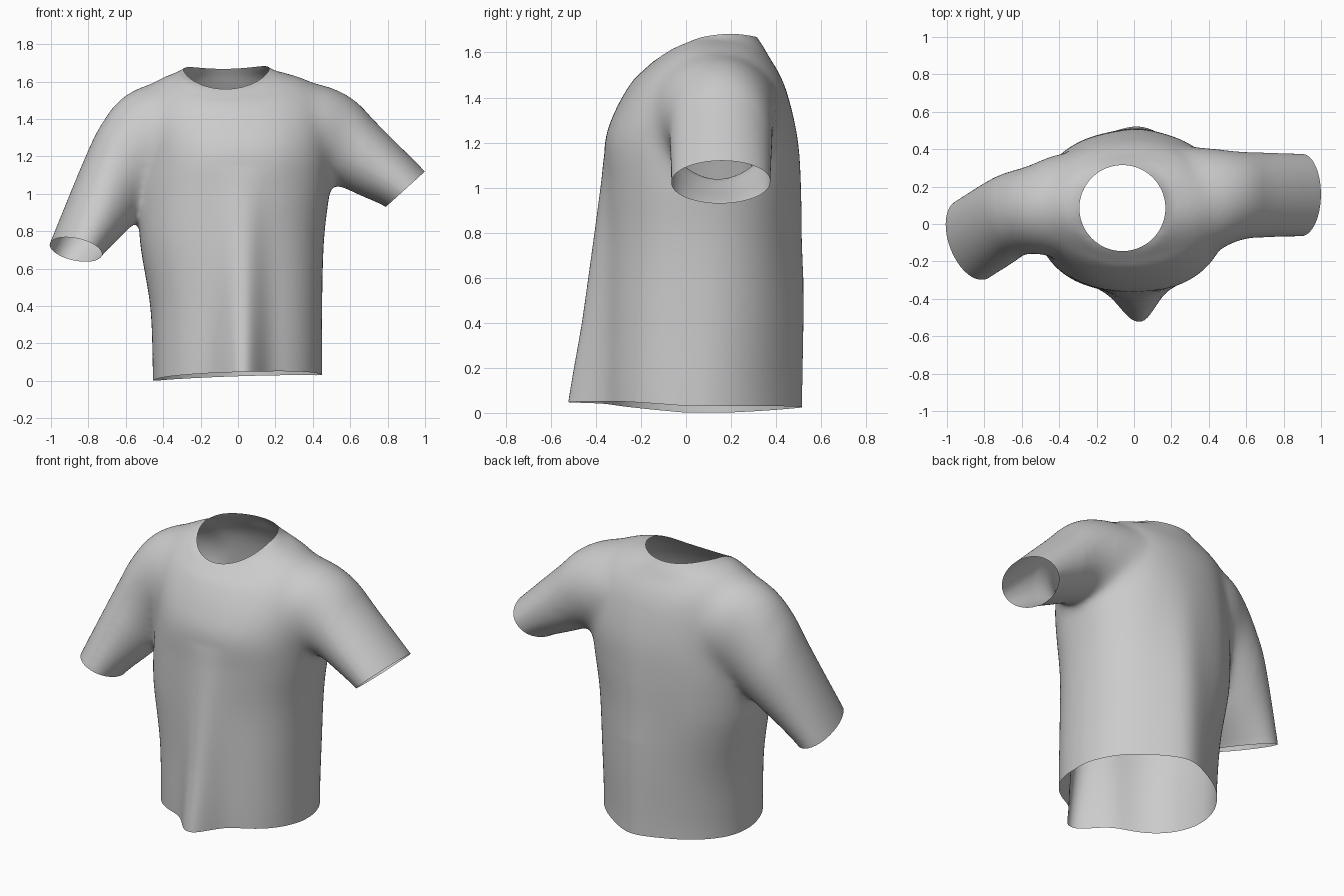
import bpy, bmesh
from math import sin, cos, pi, exp, hypot
from mathutils import Vector

if "Cube" in bpy.data.objects:
    bpy.data.objects.remove(bpy.data.objects["Cube"])

N = 64        # points per ring
VOXEL = 0.016


def sgn_pow(v, p):
    return abs(v) ** p * (1 if v >= 0 else -1)


def body_ring(x0, x1, y0, y1, z_front, z_side, z_back, n_front, n_back):
    """Horizontal superellipse whose height may differ at front, sides and back."""
    pts = []
    for i in range(N):
        a = 2 * pi * i / N
        n = n_back if sin(a) > 0 else n_front
        c, s = sgn_pow(cos(a), 2 / n), sgn_pow(sin(a), 2 / n)
        z_end = z_front if s < 0 else z_back
        pts.append(Vector(((x0 + x1) / 2 + c * (x1 - x0) / 2,
                           (y0 + y1) / 2 + s * (y1 - y0) / 2,
                           z_side + (z_end - z_side) * s * s)))
    return pts


def sleeve_ring(top, bottom, side):
    """Ellipse through a top and a bottom point, with a half-width vector."""
    t, b, v = Vector(top), Vector(bottom), Vector(side)
    return [(t + b) / 2 + (t - b) / 2 * cos(2 * pi * i / N) + v * sin(2 * pi * i / N)
            for i in range(N)]


def loft(bm, rings, steps=6):
    """Smooth closed skin through the rings."""
    out = []
    for k in range(len(rings) - 1):
        q = [rings[max(k - 1, 0)], rings[k], rings[k + 1], rings[min(k + 2, len(rings) - 1)]]
        for j in range(steps):
            t = j / steps
            out.append([0.5 * (2 * b + (c - a) * t + (2 * a - 5 * b + 4 * c - d) * t * t
                               + (3 * b - a - 3 * c + d) * t ** 3)
                        for a, b, c, d in zip(*q)])
    out.append(rings[-1])
    vs = [[bm.verts.new(p) for p in r] for r in out]
    faces = [bm.faces.new(vs[0]), bm.faces.new(vs[-1])]
    for r, s in zip(vs, vs[1:]):
        for i in range(N):
            j = (i + 1) % N
            faces.append(bm.faces.new((r[i], r[j], s[j], s[i])))
    bmesh.ops.recalc_face_normals(bm, faces=faces)


bm = bmesh.new()

# Torso from below the hem up to the neckline
torso = [(z, z, z, x0, x1, y0, y1, nf, nb) for z, x0, x1, y0, y1, nf, nb in [
    (-0.10, -.457, .45, -.365, .485, 2.4, 1.85), (0.10, -.457, .45, -.365, .485, 2.4, 1.85),
    (0.40, -.47, .45, -.36, .49, 2.4, 1.95), (0.75, -.525, .46, -.36, .49, 2.3, 2.1),
    (1.00, -.525, .49, -.36, .495, 2.3, 2.2), (1.20, -.50, .50, -.36, .49, 2.3, 2.3)]]
torso += [(1.34, 1.38, 1.38, -.51, .50, -.315, .46, 2.2, 2.2),
          (1.47, 1.52, 1.49, -.50, .47, -.24, .422, 2.1, 2.1),
          (1.53, 1.61, 1.58, -.43, .37, -.178, .37, 2, 2),
          (1.56, 1.668, 1.668, -.29, .17, -.145, .315, 2, 2),
          (1.60, 1.72, 1.72, -.20, .08, -.06, .23, 2, 2)]
loft(bm, [body_ring(x0, x1, y0, y1, zf, zs, zb, nf, nb)
          for zf, zs, zb, x0, x1, y0, y1, nf, nb in torso])

# Sleeves: the last ring of each is the cuff
right = [((.25, .13, 1.59), (.20, .13, 1.12), (0, .29, 0)),
         ((.45, .13, 1.585), (.41, .13, 1.06), (0, .275, 0)),
         ((.61, .15, 1.512), (.51, .15, 1.05), (0, .24, 0)),
         ((.75, .155, 1.37), (.62, .155, 1.005), (0, .228, 0)),
         ((1.0, .16, 1.12), (.79, .15, .93), (0, .222, 0))]
left = [((-.25, .10, 1.58), (-.20, .10, 1.08), (0, -.28, 0)),
        ((-.45, .10, 1.592), (-.40, .10, 1.02), (0, -.27, 0)),
        ((-.61, .08, 1.522), (-.47, .08, .95), (0, -.24, 0)),
        ((-.725, .065, 1.38), (-.52, .05, .88), (.01, -.23, .02)),
        ((-.815, .04, 1.20), (-.585, .00, .81), (.03, -.225, .04)),
        ((-1.0, -.07, .745), (-.735, -.10, .66), (.045, -.215, .05))]
cuffs = []
for side in (right, left):
    rings = [sleeve_ring(*r) for r in side]
    t, b, v = (Vector(p) for p in side[-1])
    normal = (t - b).cross(v).normalized()
    if normal.z > 0:
        normal.negate()
    cuffs.append(((t + b) / 2, normal))
    rings.append([p + normal * 0.08 for p in rings[-1]])
    loft(bm, rings)

mesh = bpy.data.meshes.new("shirt")
bm.to_mesh(mesh)
bm.free()
shirt = bpy.data.objects.new("shirt", mesh)
bpy.context.collection.objects.link(shirt)
bpy.context.view_layer.objects.active = shirt
shirt.select_set(True)

# Fuse the parts
rem = shirt.modifiers.new("fuse", 'REMESH')
rem.mode = 'VOXEL'
rem.voxel_size = VOXEL
bpy.ops.object.modifier_apply(modifier="fuse")

# Soften everything a little and the shoulder seams a lot
seam = shirt.vertex_groups.new(name="seam")
for v in shirt.data.vertices:
    x, y, z = v.co
    w = max(0, 1 - (abs(abs(x) - .46) / .22) ** 2) * min(1, max(0, (z - .75) / .15))
    seam.add([v.index], w, 'REPLACE')
for name, count, group in (("soften", 12, ""), ("soften_seam", 70, "seam")):
    sm = shirt.modifiers.new(name, 'SMOOTH')
    sm.factor = 0.5
    sm.iterations = count
    sm.vertex_group = group
    bpy.ops.object.modifier_apply(modifier=name)
shirt.vertex_groups.clear()

bm = bmesh.new()
bm.from_mesh(shirt.data)


def cut(faces, point, normal):
    geom = set(faces)
    for f in faces:
        geom.update(f.edges)
        geom.update(f.verts)
    bmesh.ops.bisect_plane(bm, geom=list(geom), plane_co=point, plane_no=normal, clear_outer=True)


# Open the hem and the cuffs
cut(bm.faces[:], (0, 0, 0), (0, 0, -1))
for point, normal in cuffs:
    s = 1 if point.x > 0 else -1
    cut([f for f in bm.faces if f.calc_center_median().x * s > 0.62], point, normal)

# Open the neck and give it an even rim, low at the front
NX, NY, NR = -.062, .085, .23
inside = [v for v in bm.verts if v.co.z > 1.3 and hypot(v.co.x - NX, v.co.y - NY) < NR]
bmesh.ops.delete(bm, geom=inside, context='VERTS')
near = []
for v in bm.verts:
    dx, dy = v.co.x - NX, v.co.y - NY
    d = hypot(dx, dy)
    if v.co.z > 1.4 and d < 0.3:
        if v.is_boundary:
            s = dy / d
            z = 1.668 - .108 * abs(s) ** 1.3 if s < 0 else 1.668 + .012 * sin(pi * s)
            v.co = (NX + dx * NR / d, NY + dy * NR / d, z + .012 * dx)
        else:
            near.append(v)
for _ in range(8):
    bmesh.ops.smooth_vert(bm, verts=near, factor=0.5, use_axis_x=True, use_axis_y=True, use_axis_z=True)

# Front fold, back fold and uneven hem
for v in bm.verts:
    x, y, z = v.co
    if abs(x) < 0.45 and z < 1.4:
        if y < -0.15:
            width = .13 if x < .03 else .105
            v.co.y -= 0.158 * max(0, 1 - z / 1.15) * exp(-(abs(x - .03) / width) ** 2.2)
        elif y > 0.3:
            v.co.y += 0.033 * min(1, (1.4 - z) / .8) * exp(-((x - .03) / .14) ** 2)
    if z < 0.4 and abs(x) < 0.6:
        v.co.z += (0.016 + 0.033 * x + 0.085 * max(0, -y) + 0.03 * max(0, y - .2)) * (1 - z / 0.4)

for f in bm.faces:
    f.smooth = True
bm.to_mesh(shirt.data)
bm.free()
